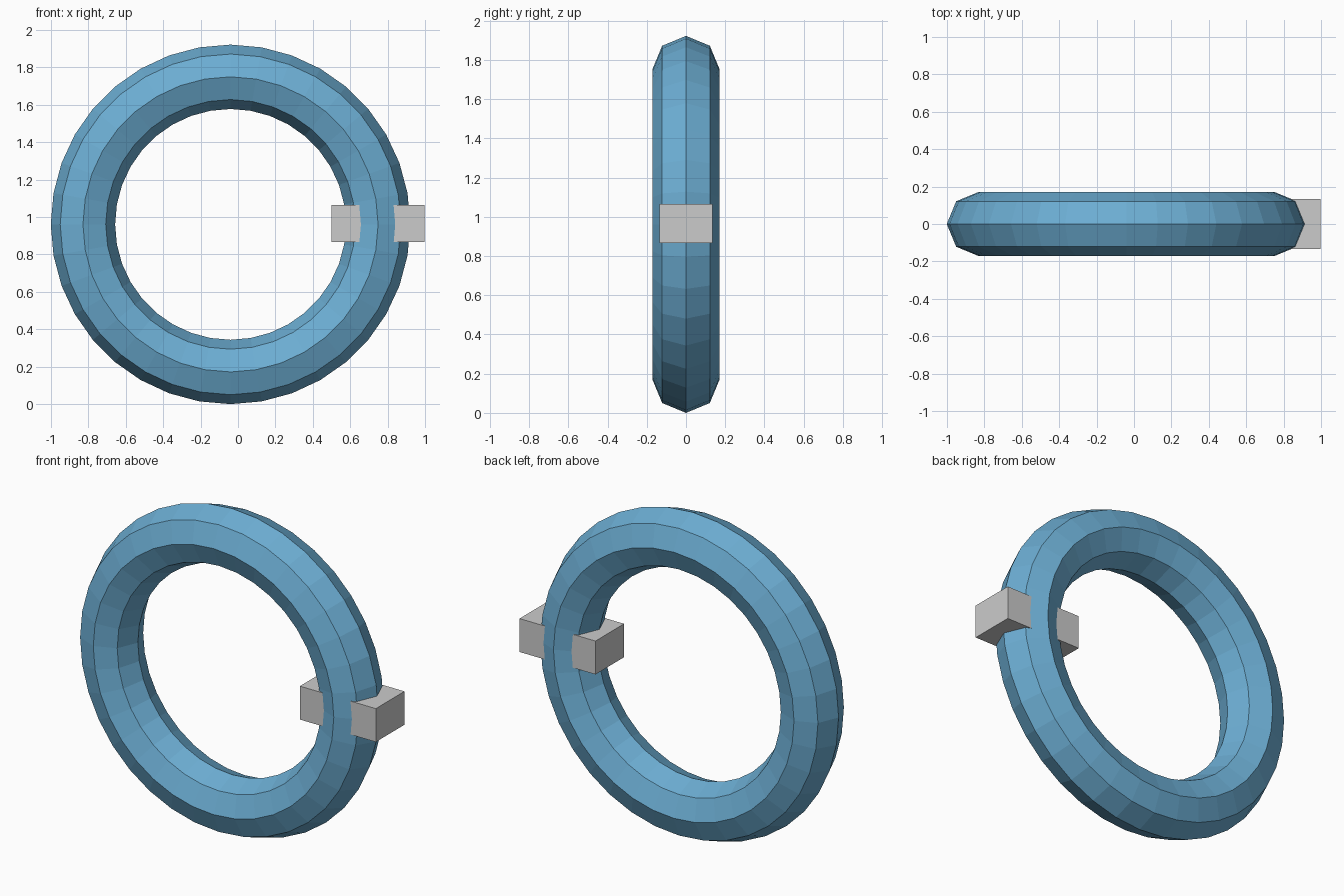
import bpy
from math import radians

if "Cube" in bpy.data.objects:
    bpy.data.objects.remove(bpy.data.objects["Cube"])

RING_X, RING_Z = -0.04, 0.961   # ring centre
MAJOR, MINOR = 0.789, 0.172


def coloured(name, rgb):
    mat = bpy.data.materials.new(name)
    mat.diffuse_color = (*rgb, 1.0)
    mat.use_nodes = True
    mat.node_tree.nodes["Principled BSDF"].inputs["Base Color"].default_value = mat.diffuse_color
    return mat


# Upright ring with an octagonal cross-section
bpy.ops.mesh.primitive_torus_add(
    major_radius=MAJOR, minor_radius=MINOR,
    major_segments=36, minor_segments=8,
    location=(RING_X, 0, RING_Z), rotation=(radians(90), 0, 0))
ring = bpy.context.object
ring.name = "ring"
ring.data.materials.append(coloured("ring_blue", (0.15, 0.42, 0.65)))
bpy.ops.object.transform_apply(location=False, rotation=True, scale=True)
bpy.ops.object.shade_flat()

# Block passing through the right side of the ring
bpy.ops.mesh.primitive_cube_add(size=1, location=(RING_X + MAJOR, 0, RING_Z + 0.004))
block = bpy.context.object
block.name = "clasp_block"
block.scale = (0.498, 0.268, 0.198)
bpy.ops.object.transform_apply(location=False, rotation=False, scale=True)
